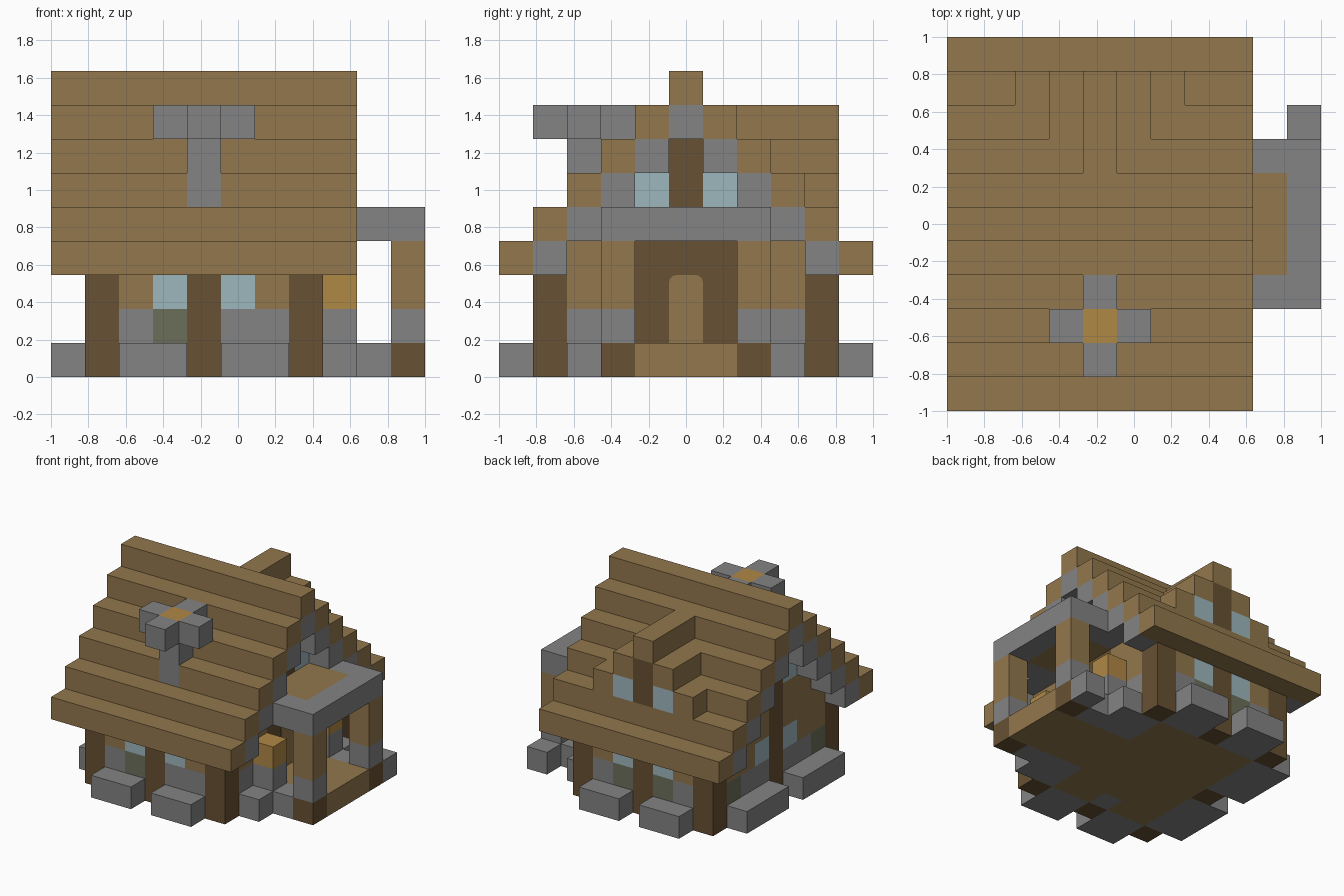
import bpy
import bmesh
from math import pi, sin, cos
from mathutils import Vector

if "Cube" in bpy.data.objects:
    bpy.data.objects.remove(bpy.data.objects["Cube"], do_unlink=True)

U = 2 / 11                      # edge of one building block
ORIGIN = Vector((-1, -1, 0))


def material(name, rgb):
    m = bpy.data.materials.new(name)
    m.use_nodes = True
    m.diffuse_color = (*rgb, 1)
    m.node_tree.nodes["Principled BSDF"].inputs["Base Color"].default_value = (*rgb, 1)
    return m


PLANK = material("plank tan", (.287, .184, .074))
TIMBER = material("dark timber", (.136, .082, .033))
STONE = material("stone grey", (.227, .227, .227))
MOSS = material("mossy stone", (.147, .159, .102))
GLASS = material("window blue", (.337, .474, .515))
GLOW = material("glowing amber", (.434, .246, .060))

blocks = {}                     # (i, j, k) -> (part name, material)


def span(v):
    """An int is one block, a pair is an inclusive run."""
    return range(v, v + 1) if isinstance(v, int) else range(v[0], v[1] + 1)


def fill(part, mat, x, y, z):
    """Lay blocks over a run, replacing what was there."""
    for i in span(x):
        for j in span(y):
            for k in span(z):
                blocks[i, j, k] = (part, mat)


# Floor and low stone walls, plank walls above
fill("floor", PLANK, (2, 6), (2, 8), 0)
for j in (1, 9):
    fill("foundation", STONE, (1, 7), j, (0, 1))
    fill("walls", PLANK, (1, 7), j, (2, 3))
for i in (1, 7):
    fill("foundation", STONE, i, (2, 8), (0, 1))
    fill("walls", PLANK, i, (2, 8), (2, 4))
    for n in range(3):
        fill("gable_walls", PLANK, i, (3 + n, 7 - n), 5 + n)

# Timber posts and gable beams
for i in (1, 4, 7):
    for j in (1, 9):
        fill("timber_posts", TIMBER, i, j, (0, 3))
fill("timber_posts", TIMBER, 1, 5, (0, 4))
for i in (1, 7):
    fill("gable_beams", TIMBER, i, 5, (5, 6))

# Door frame and sill
fill("door_frame", TIMBER, 7, (4, 6), (1, 3))
fill("door_sill", PLANK, 7, (4, 6), 0)

# Windows on all walls
for i in (3, 5):
    for j in (1, 9):
        fill("windows", GLASS, i, j, 2)
for j in (4, 6):
    fill("windows", GLASS, 1, j, 2)
    for i in (1, 7):
        fill("gable_windows", GLASS, i, j, 5)

# Mossy stones below the windows
for i, j in ((3, 1), (3, 9), (5, 9), (1, 2), (1, 8)):
    fill("mossy_stones", MOSS, i, j, 1)

# Low stone ledges around the house
for a in (2, 5):
    for j in (0, 10):
        fill("stone_ledges", STONE, (a, a + 1), j, 0)
for a in (2, 6):
    fill("stone_ledges", STONE, 0, (a, a + 2), 0)

# Stepped roof with stone trim under both gable ends
for n in range(6):
    for j in (n, 10 - n):
        fill("roof", PLANK, (0, 8), j, 3 + n)
        if n < 5:
            for i in (0, 8):
                fill("gable_trim", STONE, i, j + (1 if j < 5 else -1), 3 + n)

# Dormer on the back slope
for n in range(3):
    for i in (2 + n, 6 - n):
        fill("dormer_roof", PLANK, i, (9 - n, 9), 5 + n)
fill("dormer_post", TIMBER, 4, 9, (5, 6))
for i in (3, 5):
    fill("dormer_windows", GLASS, i, 9, 5)

# Chimney with a cross-shaped cap and a fire in the middle
fill("chimney", STONE, 4, 2, (0, 6))
fill("chimney_cap", STONE, (3, 5), 2, 7)
fill("chimney_cap", STONE, 4, (1, 3), 7)
fill("chimney_fire", GLOW, 4, 2, 7)

# Porch: floor, edging stones, posts, lanterns and canopy
fill("porch_floor", PLANK, (8, 10), (4, 6), 0)
fill("porch_canopy", STONE, (8, 10), (3, 7), 4)
fill("canopy_panel", PLANK, (8, 9), (4, 6), 4)
for j in (3, 7):
    fill("porch_edging", STONE, 9, j, 0)
    fill("porch_post_feet", TIMBER, 10, j, 0)
    fill("porch_post_bases", STONE, 10, j, 1)
    fill("porch_posts", PLANK, 10, j, (2, 3))
    fill("lantern_stands", STONE, 8, j, (0, 1))
    fill("lanterns", GLOW, 8, j, 2)
for i, j in ((8, 2), (8, 8), (10, 8)):
    fill("porch_edging", STONE, i, j, 0)


def link(name, bm, mat):
    mesh = bpy.data.meshes.new(name)
    bm.to_mesh(mesh)
    bm.free()
    mesh.materials.append(mat)
    obj = bpy.data.objects.new(name, mesh)
    bpy.context.collection.objects.link(obj)
    return obj


def build_part(name, mat):
    """Skin the uncovered sides of a part's blocks and merge flat areas."""
    bm = bmesh.new()
    for cell in [c for c, v in blocks.items() if v[0] == name]:
        centre = Vector(cell) + Vector((.5, .5, .5))
        for axis in range(3):
            for sign in (-1, 1):
                normal = Vector((0, 0, 0))
                normal[axis] = sign
                if tuple(int(c + d) for c, d in zip(cell, normal)) in blocks:
                    continue
                u = Vector((0, 0, 0))
                u[(axis + 1) % 3] = .5
                v = normal.cross(u)
                mid = centre + normal / 2
                bm.faces.new([bm.verts.new(ORIGIN + U * (mid + p))
                              for p in (-u - v, u - v, u + v, v - u)])
    bmesh.ops.remove_doubles(bm, verts=bm.verts[:], dist=.001)
    bmesh.ops.dissolve_limit(bm, angle_limit=.01, verts=bm.verts[:],
                             edges=bm.edges[:], delimit={'NORMAL'})
    link(name, bm, mat)


for part, mat in dict(blocks.values()).items():
    build_part(part, mat)

# Door leaf: thin plate with rounded top corners
r, x = .04, ORIGIN.x + 8 * U
outline = [(-U / 2, U), (U / 2, U)]
for side, start in ((1, 0), (-1, pi / 2)):
    for s in range(4):
        a = start + s * pi / 6
        outline.append((side * (U / 2 - r) + r * cos(a), 3 * U - r + r * sin(a)))
bm = bmesh.new()
leaf = bm.faces.new([bm.verts.new((x, y, z)) for y, z in outline])
solid = bmesh.ops.extrude_face_region(bm, geom=[leaf])
bmesh.ops.translate(bm, vec=(.006, 0, 0),
                    verts=[g for g in solid["geom"] if isinstance(g, bmesh.types.BMVert)])
bmesh.ops.recalc_face_normals(bm, faces=bm.faces[:])
link("door", bm, PLANK)
